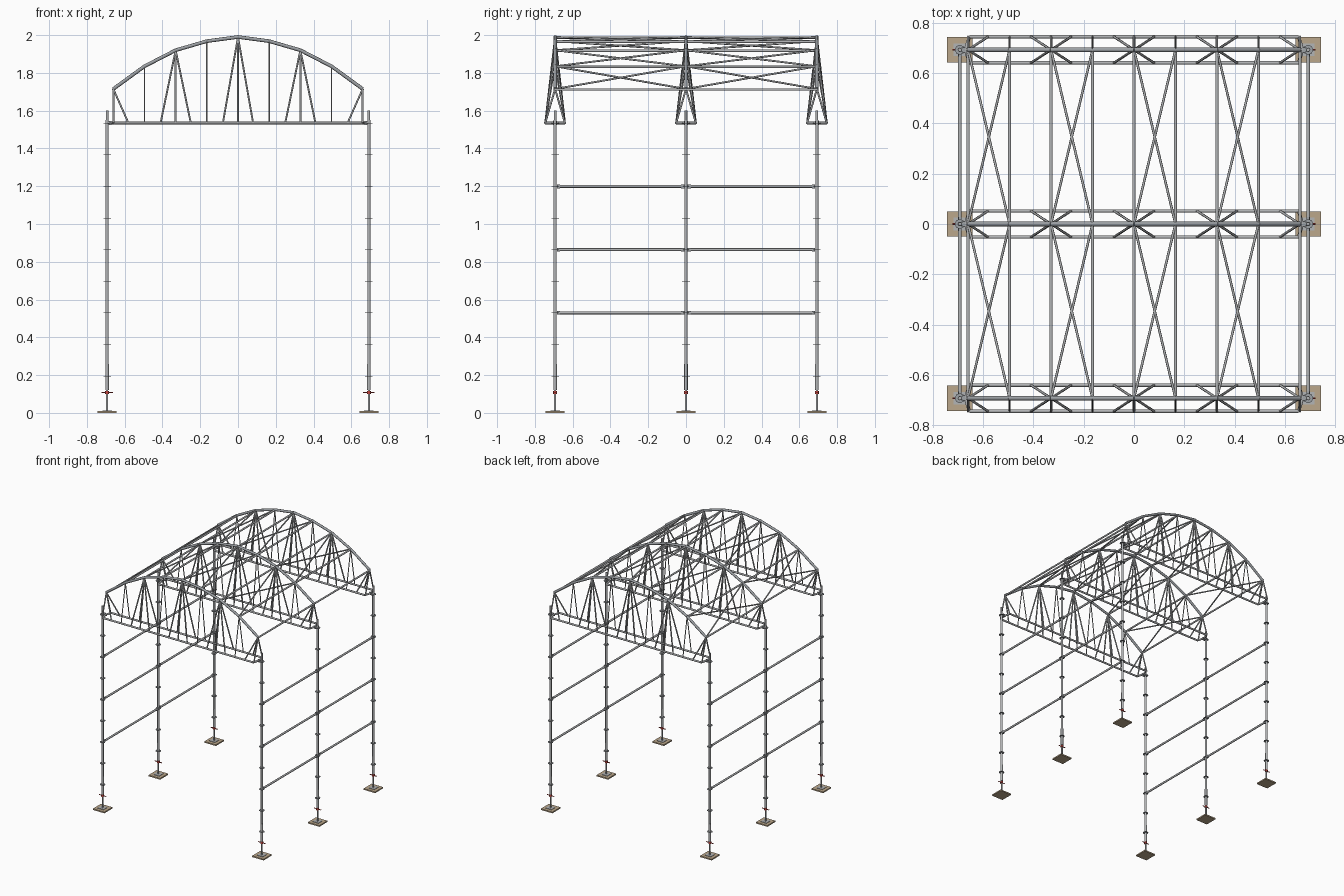
import bpy, bmesh, math
from mathutils import Vector, Matrix

cube = bpy.data.objects.get("Cube")
if cube:
    bpy.data.objects.remove(cube, do_unlink=True)


def material(name, rgb):
    m = bpy.data.materials.new(name)
    m.use_nodes = True
    m.diffuse_color = (*rgb, 1)
    bsdf = next(n for n in m.node_tree.nodes if n.type == 'BSDF_PRINCIPLED')
    bsdf.inputs["Base Color"].default_value = (*rgb, 1)
    return m


STEEL = material("galvanised steel", (0.45, 0.46, 0.47))
FITTING = material("steel fittings", (0.34, 0.36, 0.38))
WOOD = material("timber", (0.50, 0.39, 0.26))
RED = material("red paint", (0.55, 0.06, 0.05))


def tube(bm, a, b, r, sides=10):
    a, b = Vector(a), Vector(b)
    d = b - a
    mat = Matrix.Translation((a + b) / 2) @ d.to_track_quat('Z', 'Y').to_matrix().to_4x4()
    bmesh.ops.create_cone(bm, cap_ends=True, segments=sides, radius1=r, radius2=r,
                          depth=d.length, matrix=mat)


def box(bm, centre, size):
    bmesh.ops.create_cube(bm, size=1, matrix=Matrix.Translation(centre) @ Matrix.Diagonal((*size, 1)))


def finish(bm, name, mat):
    mesh = bpy.data.meshes.new(name)
    bm.to_mesh(mesh)
    bm.free()
    mesh.materials.append(mat)
    obj = bpy.data.objects.new(name, mesh)
    bpy.context.collection.objects.link(obj)
    # round tubes shade smooth, end caps stay crisp
    bpy.ops.object.select_all(action='DESELECT')
    obj.select_set(True)
    bpy.context.view_layer.objects.active = obj
    bpy.ops.object.shade_smooth_by_angle(angle=math.radians(50))
    return obj


POST_X, BAY, HALF = 0.693, 0.693, 0.052
ROWS = {"front": -BAY, "middle": 0.0, "back": BAY}
SIDES = {"left": 1, "right": -1}
BOTTOM_Z = 1.535
STEP = 0.165
ROSETTE_Z, ROSETTE_STEP = 0.195, 0.1673
HEIGHTS = [1.99, 1.968, 1.92, 1.835, 1.715]    # arch nodes, centre outwards


def node(i, y):
    return Vector((i * STEP, y, HEIGHTS[abs(i)]))


# Posts with rosettes, jacks and feet
for row, y in ROWS.items():
    for side, s in SIDES.items():
        x = s * POST_X
        tag = f"{row}_{side}"

        bm = bmesh.new()
        tube(bm, (x, y, 0.12), (x, y, 1.55), 0.0085, 12)
        tube(bm, (x, y, 1.54), (x, y, 1.60), 0.007, 12)
        tube(bm, (x, y, 0.12), (x, y, 0.26), 0.0095, 12)
        finish(bm, f"post_{tag}", STEEL)

        bm = bmesh.new()
        for i in range(9):
            z = ROSETTE_Z + i * ROSETTE_STEP
            tube(bm, (x, y, z - 0.0015), (x, y, z + 0.0015), 0.02, 8)
        finish(bm, f"rosettes_{tag}", FITTING)

        bm = bmesh.new()
        tube(bm, (x, y, 0.009), (x, y, 0.13), 0.006)
        box(bm, (x, y, 0.0115), (0.05, 0.05, 0.004))
        finish(bm, f"jack_{tag}", STEEL)

        bm = bmesh.new()
        tube(bm, (x - 0.03, y, 0.108), (x + 0.03, y, 0.108), 0.0032, 8)
        tube(bm, (x, y, 0.101), (x, y, 0.116), 0.0105, 8)
        finish(bm, f"jack_nut_{tag}", RED)

        bm = bmesh.new()
        box(bm, (x, y, 0.005), (0.1, 0.1, 0.01))
        finish(bm, f"foot_pad_{tag}", WOOD)

# Side rails and their wedge heads
for side, s in SIDES.items():
    x = s * POST_X
    rails, heads = bmesh.new(), bmesh.new()
    for level in (2, 4, 6):
        z = ROSETTE_Z + level * ROSETTE_STEP
        for y0 in (-BAY, 0):
            tube(rails, (x, y0 + 0.01, z), (x, y0 + BAY - 0.01, z), 0.0075)
            for y in (y0 + 0.018, y0 + BAY - 0.018):
                box(heads, (x, y, z), (0.012, 0.018, 0.02))
    finish(rails, f"side_rails_{side}", STEEL)
    finish(heads, f"rail_heads_{side}", FITTING)

# Arched trusses with a triangular section
for row, y in ROWS.items():
    bm = bmesh.new()
    for i in range(-4, 4):
        tube(bm, node(i, y), node(i + 1, y), 0.0095)
    finish(bm, f"top_chord_{row}", FITTING)

    bm = bmesh.new()
    for d in (-HALF, HALF):
        tube(bm, (-0.655, y + d, BOTTOM_Z), (0.655, y + d, BOTTOM_Z), 0.007)
        for s in (-1, 1):
            tube(bm, (s * 0.67, y, BOTTOM_Z), (s * 0.655, y + d, BOTTOM_Z), 0.007)
    for s in (-1, 1):
        tube(bm, (s * 0.66, y, BOTTOM_Z), (s * POST_X, y, BOTTOM_Z), 0.008)
    finish(bm, f"bottom_chords_{row}", STEEL)

    bm = bmesh.new()
    for i in range(-4, 5):
        top = node(i, y)
        for d in (-HALF, HALF):
            tube(bm, top, (top.x, y + d, BOTTOM_Z), 0.0035 if i % 2 else 0.005, 8)
            if i % 2 == 0:
                for dx in (-0.08, 0.08):
                    if abs(top.x + dx) < 0.65:
                        tube(bm, top, (top.x + dx, y + d, BOTTOM_Z), 0.005, 8)
    finish(bm, f"truss_webs_{row}", STEEL)

    bm = bmesh.new()
    for s in (-1, 1):
        box(bm, (s * 0.677, y, BOTTOM_Z), (0.014, 0.02, 0.022))
    finish(bm, f"truss_brackets_{row}", FITTING)

# Roof purlins between the trusses
bm = bmesh.new()
for i in range(-4, 5):
    drop = Vector((0, 0, 0.003))
    tube(bm, node(i, -BAY) - drop, node(i, BAY) - drop, 0.0065)
finish(bm, "roof_purlins", STEEL)

# Crossed bracing in every second roof panel
bm = bmesh.new()
for i in (-4, -2, 0, 2):
    for y0 in (-BAY, 0):
        tube(bm, node(i, y0), node(i + 1, y0 + BAY), 0.005, 8)
        tube(bm, node(i + 1, y0), node(i, y0 + BAY), 0.005, 8)
finish(bm, "roof_bracing", STEEL)
